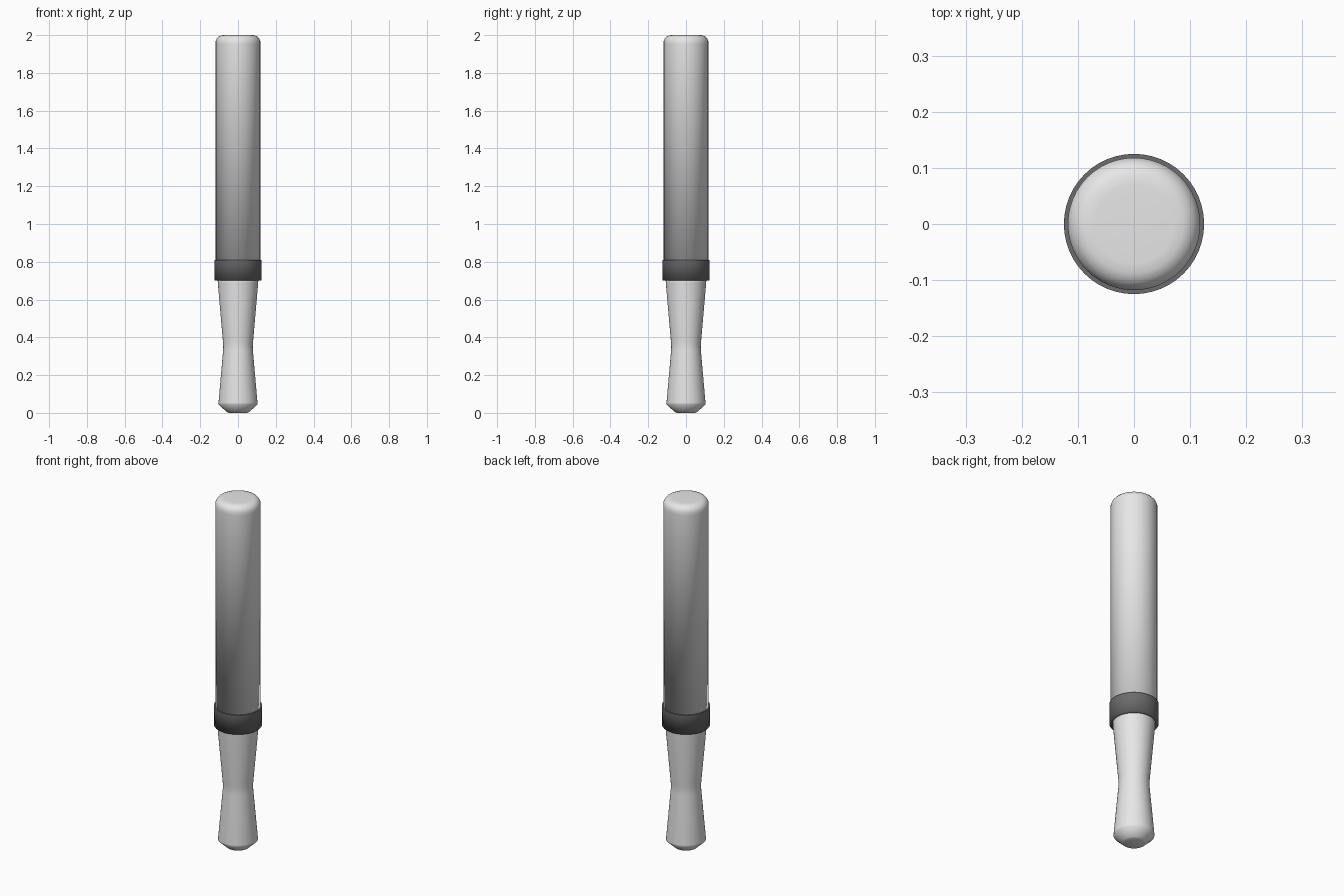
import bpy
import math

cube = bpy.data.objects.get("Cube")
if cube:
    bpy.data.objects.remove(cube, do_unlink=True)

SIDES = 48


def make_material(name, value):
    mat = bpy.data.materials.new(name)
    mat.use_nodes = True
    colour = (value, value, value, 1)
    mat.diffuse_color = colour
    mat.node_tree.nodes["Principled BSDF"].inputs["Base Color"].default_value = colour
    return mat


def lathe(name, profile, mat):
    """Spin (radius, height) points, listed bottom to top, and cap both ends."""
    verts, faces = [], []
    for radius, z in profile:
        for i in range(SIDES):
            a = math.tau * i / SIDES
            verts.append((radius * math.cos(a), radius * math.sin(a), z))
    for ring in range(len(profile) - 1):
        low, high = ring * SIDES, (ring + 1) * SIDES
        for i in range(SIDES):
            j = (i + 1) % SIDES
            faces.append((low + i, low + j, high + j, high + i))
    faces.append(tuple(reversed(range(SIDES))))
    faces.append(tuple(range(len(verts) - SIDES, len(verts))))
    mesh = bpy.data.meshes.new(name)
    mesh.from_pydata(verts, [], faces)
    mesh.materials.append(mat)
    mesh.polygons.foreach_set("use_smooth", [True] * len(mesh.polygons))
    obj = bpy.data.objects.new(name, mesh)
    bpy.context.collection.objects.link(obj)
    return obj


light_grey = make_material("light grey", 0.8)
dark_grey = make_material("dark grey", 0.15)

# Waisted handle with a chamfered pommel
lathe("handle", [(0.05, 0), (0.06, 0.005), (0.103, 0.045), (0.103, 0.055),
                 (0.079, 0.33), (0.078, 0.355), (0.08, 0.38),
                 (0.107, 0.69), (0.108, 0.72)], light_grey)

# Dark collar between handle and shaft; its top rim stays crisp
collar = lathe("collar", [(0.1, 0.7), (0.125, 0.7), (0.125, 0.81), (0.11, 0.81)], dark_grey)
for edge in collar.data.edges:
    if all(collar.data.vertices[v].co.z > 0.8 for v in edge.vertices):
        edge.use_edge_sharp = True

# Long straight shaft with a rounded tip
lathe("shaft", [(0.118, 0.75), (0.118, 1.95), (0.118, 1.968), (0.112, 1.982),
                (0.102, 1.993), (0.088, 1.999), (0.07, 2.0)], light_grey)
